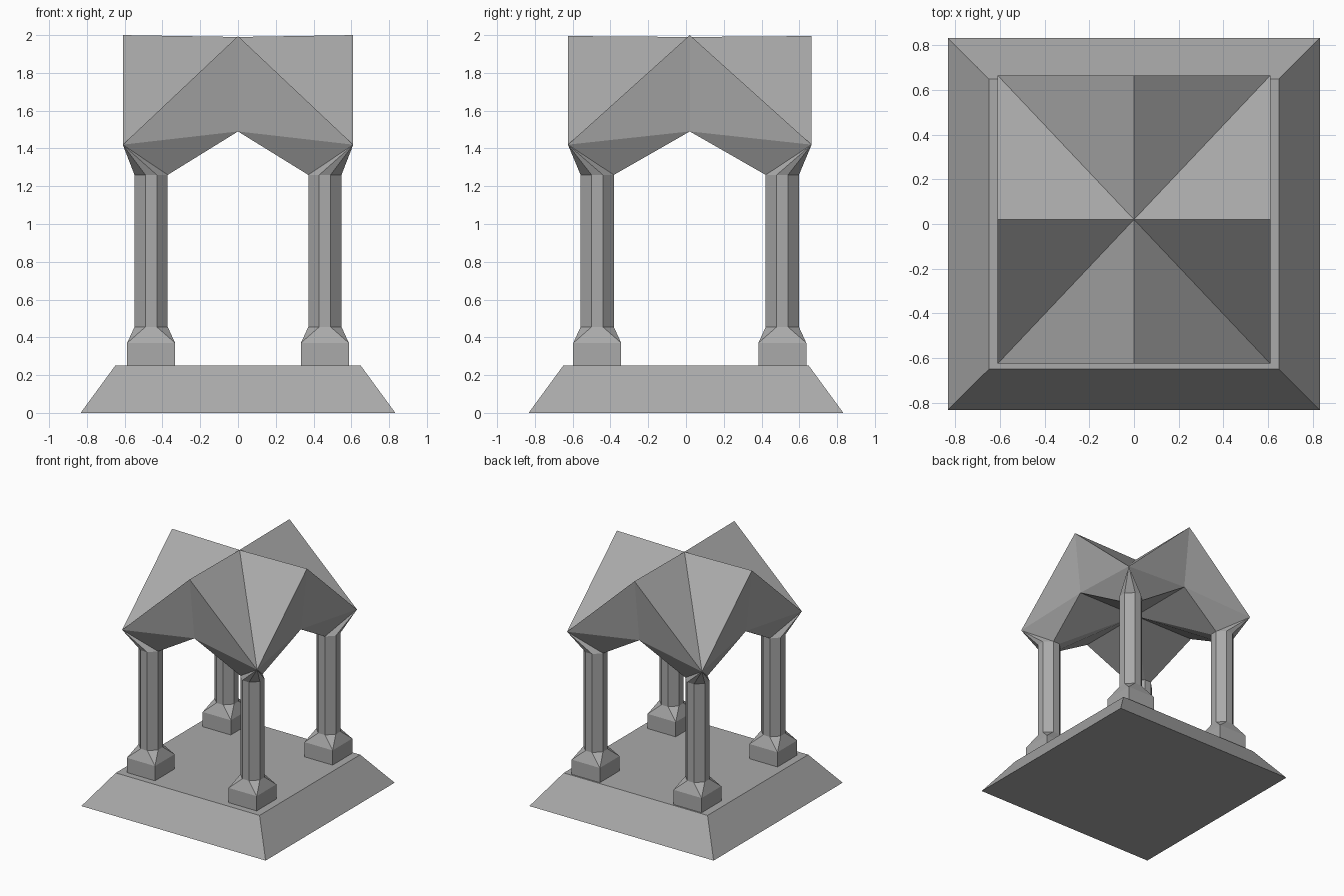
import bpy
import bmesh

cube = bpy.data.objects.get("Cube")
if cube:
    bpy.data.objects.remove(cube, do_unlink=True)

stone = bpy.data.materials.new("grey stone")
stone.use_nodes = True
GREY = (0.4, 0.4, 0.4, 1)
stone.diffuse_color = GREY
stone.node_tree.nodes["Principled BSDF"].inputs["Base Color"].default_value = GREY

OFFSET_Y = 0.02            # canopy and columns sit slightly toward the back
COL_X, COL_Y = 0.46, 0.49  # column centres
A, B = 0.088, 0.03         # octagon half width and half side
COL_TOP = 1.26


def finish(name, bm):
    """Weld, orient and turn a bmesh into a flat-shaded object."""
    bmesh.ops.remove_doubles(bm, verts=bm.verts, dist=0.0005)
    bmesh.ops.recalc_face_normals(bm, faces=bm.faces)
    mesh = bpy.data.meshes.new(name)
    bm.to_mesh(mesh)
    bm.free()
    mesh.materials.append(stone)
    obj = bpy.data.objects.new(name, mesh)
    bpy.context.collection.objects.link(obj)
    return obj


def octagon(a, b):
    """Chamfered square outline; a == b gives a plain square."""
    return [(b, -a), (a, -b), (a, b), (b, a),
            (-b, a), (-a, b), (-a, -b), (-b, -a)]


def loft(name, sections, cx=0, cy=0):
    """Stack of (half width, half side, height) sections with end caps."""
    bm = bmesh.new()
    rings = [[bm.verts.new((cx + x, cy + y, z)) for x, y in octagon(a, b)]
             for a, b, z in sections]
    for low, high in zip(rings, rings[1:]):
        for i in range(8):
            j = (i + 1) % 8
            bm.faces.new((low[i], low[j], high[j], high[i]))
    bm.faces.new(rings[0])
    bm.faces.new(rings[-1])
    return finish(name, bm)


# Sloping plinth
loft("plinth", [(0.833, 0.833, 0), (0.65, 0.65, 0.25)])

# Four columns on square pedestals that taper to the octagonal shaft
for sx, side in ((1, "left"), (-1, "right")):
    for sy, end in ((-1, "front"), (1, "back")):
        cx, cy = sx * COL_X, sy * COL_Y + OFFSET_Y
        loft(f"{end}_{side}_pedestal",
             [(0.127, 0.127, 0.25), (0.127, 0.127, 0.37), (A, B, 0.455)], cx, cy)
        loft(f"{end}_{side}_column", [(A, B, 0.455), (A, B, COL_TOP)], cx, cy)

# Cross-gabled canopy: one quarter is described, then mirrored four ways
top = (0, 0, 1.99)
ridge_x, ridge_y = (0.61, 0, 2.0), (0, 0.645, 1.995)
corner = (0.61, 0.645, 1.42)
arch_x, arch_y = (0.555, 0, 1.49), (0, 0.583, 1.49)
vault = (0, 0, 1.49)
seat = [(COL_X + x, COL_Y + y, COL_TOP) for x, y in octagon(A, B)]

quarter = [
    (top, ridge_x, corner), (top, corner, ridge_y),             # roof slopes
    (ridge_x, arch_x, corner), (ridge_y, corner, arch_y),       # gable faces
    (corner, arch_x, seat[0]), (corner, seat[5], arch_y),
    (arch_x, seat[7], seat[0]), (arch_x, vault, seat[7]),       # vault underside
    (vault, seat[6], seat[7]), (vault, arch_y, seat[6]),
    (arch_y, seat[5], seat[6]),
]
quarter += [(corner, seat[i], seat[i + 1]) for i in range(5)]   # corner fan

bm = bmesh.new()
for sx in (1, -1):
    for sy in (1, -1):
        for tri in quarter:
            bm.faces.new([bm.verts.new((sx * x, sy * y + OFFSET_Y, z))
                          for x, y, z in tri])
finish("canopy", bm)
